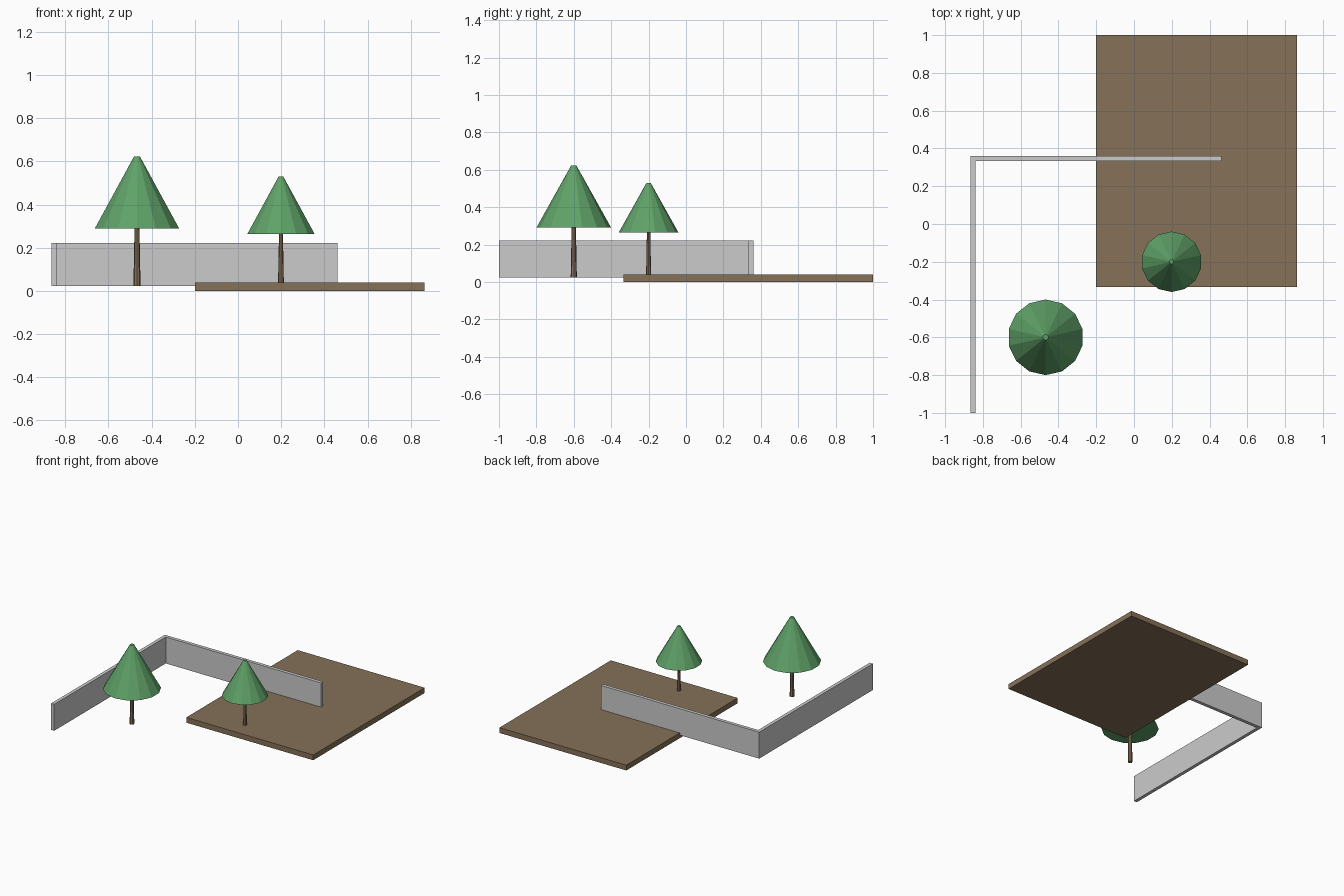
import bpy, bmesh
from mathutils import Matrix

if "Cube" in bpy.data.objects:
    bpy.data.objects.remove(bpy.data.objects["Cube"])


def material(name, rgb):
    m = bpy.data.materials.new(name)
    m.diffuse_color = (*rgb, 1.0)
    m.use_nodes = True
    m.node_tree.nodes["Principled BSDF"].inputs["Base Color"].default_value = m.diffuse_color
    return m


EARTH = material("earth_brown", (0.235, 0.165, 0.098))
LEAF = material("leaf_green", (0.115, 0.36, 0.138))
STONE = material("wall_grey", (0.60, 0.60, 0.60))


def finish(bm, name, mat):
    bmesh.ops.recalc_face_normals(bm, faces=bm.faces)
    mesh = bpy.data.meshes.new(name)
    bm.to_mesh(mesh)
    bm.free()
    mesh.materials.append(mat)
    obj = bpy.data.objects.new(name, mesh)
    bpy.context.collection.objects.link(obj)
    return obj


def box(name, lo, hi, mat):
    bm = bmesh.new()
    size = [h - l for l, h in zip(lo, hi)]
    mid = [(h + l) / 2 for l, h in zip(lo, hi)]
    bmesh.ops.create_cube(bm, size=1.0, matrix=Matrix.Translation(mid) @ Matrix.Diagonal((*size, 1)))
    return finish(bm, name, mat)


def cone(name, x, y, z0, z1, r0, r1, sides, mat):
    bm = bmesh.new()
    bmesh.ops.create_cone(bm, cap_ends=True, segments=sides, radius1=r0, radius2=r1,
                          depth=z1 - z0, matrix=Matrix.Translation((x, y, (z0 + z1) / 2)))
    return finish(bm, name, mat)


def tree(name, x, y, base, scale):
    cone(name + "_trunk", x, y, base, base + 0.29 * scale, 0.0165 * scale, 0.011 * scale, 8, EARTH)
    low = base + 0.267 * scale
    cone(name + "_crown", x, y, low, low + 0.332 * scale, 0.2 * scale, 0.0145 * scale, 14, LEAF)


# Raised ground slab
box("ground_slab", (-0.2, -0.333, 0), (0.863, 1.0, 0.04), EARTH)

# Two walls meeting at a corner
box("back_wall", (-0.865, 0.334, 0.023), (0.462, 0.36, 0.223), STONE)
box("side_wall", (-0.865, -1.0, 0.023), (-0.839, 0.36, 0.223), STONE)

# Large and small trees
tree("large_tree", -0.468, -0.6, 0.023, 1.0)
tree("small_tree", 0.199, -0.2, 0.05, 0.8)
# Buried foot joining the small trunk to the slab
cone("small_tree_foot", 0.199, -0.2, 0.025, 0.052, 0.0135, 0.0132, 8, EARTH)
